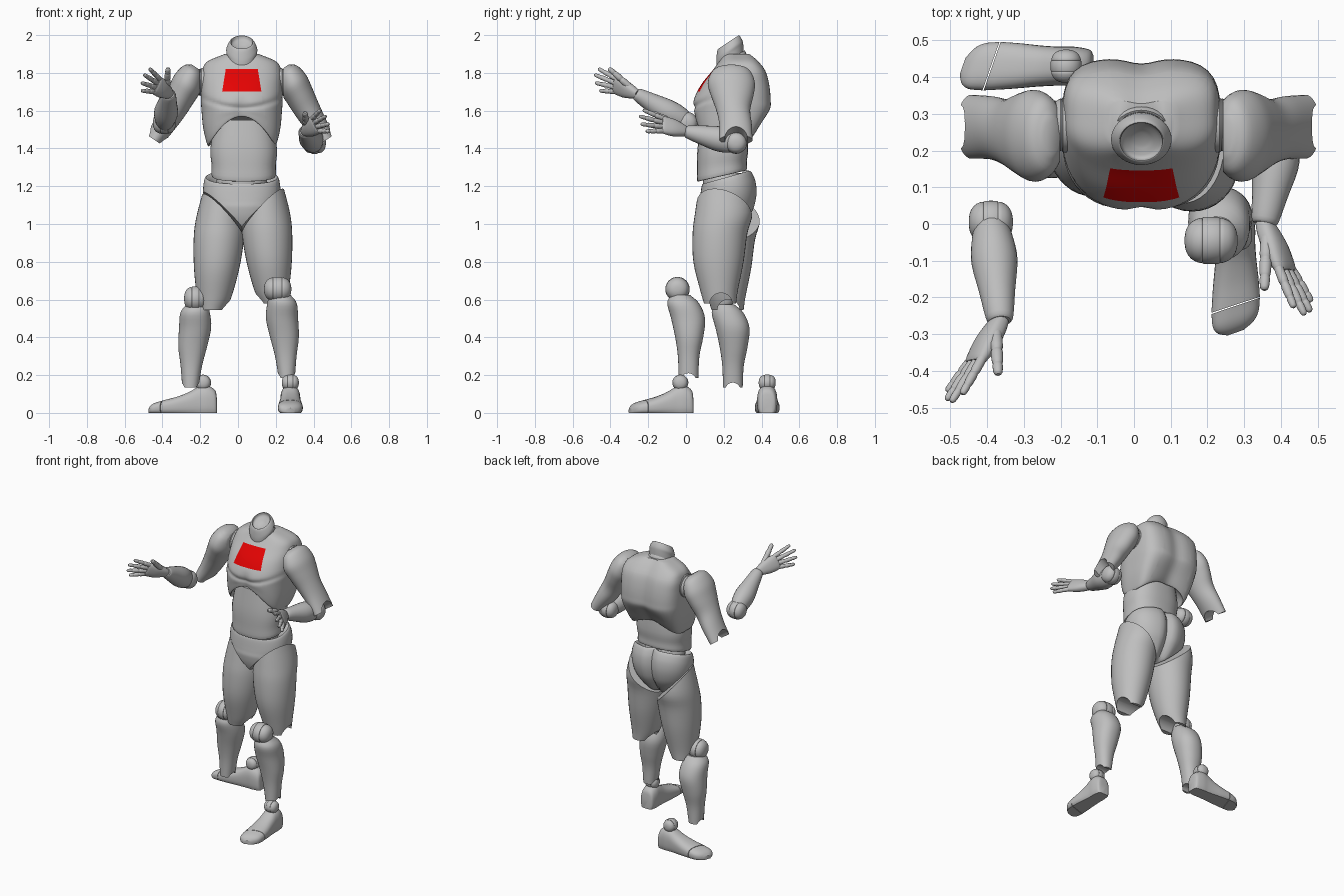
import bpy, bmesh
from math import cos, sin, pi, exp, radians
from mathutils import Vector

if "Cube" in bpy.data.objects:
    bpy.data.objects.remove(bpy.data.objects["Cube"])

X, Y, Z = Vector((1, 0, 0)), Vector((0, 1, 0)), Vector((0, 0, 1))
MID = 0.02
parts = []


def material(name, color):
    mat = bpy.data.materials.new(name)
    mat.use_nodes = True
    mat.diffuse_color = color
    mat.node_tree.nodes["Principled BSDF"].inputs["Base Color"].default_value = color
    return mat


GREY = material("body grey", (0.52, 0.52, 0.52, 1))
RED = material("chest red", (0.78, 0.001, 0.001, 1))


def spline(rings, steps):
    """Smoothly interpolate ring values (x, y, z, half width, half depth)."""
    pts = [Vector(r) for r in rings]
    for i in range(len(pts) - 1):
        p, q = pts[i], pts[i + 1]
        m = (q - pts[i - 1]) / 2 if i else q - p
        k = (pts[i + 2] - p) / 2 if i + 2 < len(pts) else q - p
        for j in range(steps):
            t = j / steps
            yield (p * (1 + 2 * t) + m * t) * (1 - t) ** 2 + (q * (3 - 2 * t) + k * (t - 1)) * t * t
    yield pts[-1]


def loft(name, rings, u=X, v=Y, power=(2, 2), n=36, steps=4, shape=None):
    """Skin the rings; power sets squareness of the -v and +v halves."""
    bm = bmesh.new()
    loops = []
    for r in spline(rings, steps):
        loop = []
        for i in range(n):
            c, s = cos(2 * pi * i / n), sin(2 * pi * i / n)
            e = power[s > 0]
            k = (abs(c) ** e + abs(s) ** e) ** (-1 / e)
            p = Vector(r[:3]) + u * (r[3] * c * k) + v * (r[4] * s * k)
            if shape:
                shape(p)
            loop.append(bm.verts.new(p))
        loops.append(loop)
    for a, b in zip(loops, loops[1:]):
        for i in range(n):
            j = (i + 1) % n
            bm.faces.new((a[i], a[j], b[j], b[i]))
    bm.faces.new(loops[0])
    bm.faces.new(loops[-1])
    bmesh.ops.recalc_face_normals(bm, faces=bm.faces)
    mesh = bpy.data.meshes.new(name)
    bm.to_mesh(mesh)
    bm.free()
    mesh.materials.append(GREY)
    obj = bpy.data.objects.new(name, mesh)
    bpy.context.collection.objects.link(obj)
    parts.append(obj)
    return obj


def placed(rings, side, origin):
    """Mirror local rings to one side and move them to an origin."""
    ox, oy, oz = origin
    return [(ox + side * x, oy + y, oz + z, a, b) for x, y, z, a, b in rings]


def trim(obj, co, no):
    bm = bmesh.new()
    bm.from_mesh(obj.data)
    cut = bmesh.ops.bisect_plane(bm, geom=bm.verts[:] + bm.edges[:] + bm.faces[:],
                                 plane_co=co, plane_no=no, clear_outer=True)
    edges = [e for e in cut["geom_cut"] if isinstance(e, bmesh.types.BMEdge)]
    bmesh.ops.holes_fill(bm, edges=edges)
    bm.to_mesh(obj.data)
    bm.free()


def notch(obj, centre, axis, radius):
    """Cut a round hinge recess through a limb."""
    bpy.ops.mesh.primitive_cylinder_add(radius=radius, depth=0.5, vertices=40, location=centre,
                                        rotation=Vector(axis).to_track_quat("Z", "Y").to_euler())
    cutter = bpy.context.object
    cutter.hide_render = True
    mod = obj.modifiers.new("notch", "BOOLEAN")
    mod.operation, mod.object, mod.solver = "DIFFERENCE", cutter, "EXACT"
    bpy.context.view_layer.objects.active = obj
    bpy.ops.object.modifier_apply(modifier=mod.name)
    bpy.data.objects.remove(cutter)


def hinge(name, centre, axis, width, radius):
    """Ball-like hinge with rounded sides and two grooves."""
    axis = Vector(axis).normalized()
    u = axis.cross(Z).normalized()
    half = [(.27, 1), (.33, .93), (.4, .96), (.65, .86), (.85, .66), (.96, .4), (1, .15)]
    profile = [(-t, r) for t, r in reversed(half)] + half
    rings = [(*(Vector(centre) + axis * (t * width)), r * radius, r * radius) for t, r in profile]
    loft(name, rings, u, axis.cross(u), steps=2)


def limb(name, start, end, profile, width_axis=Z, power=(2, 2), n=24):
    """Loft between two points; profile holds (position, width, thickness)."""
    start, end = Vector(start), Vector(end)
    d = (end - start).normalized()
    w = (width_axis - d * width_axis.dot(d)).normalized()
    loft(name, [(*start.lerp(end, t), a, b) for t, a, b in profile], w, d.cross(w), power, n, 3)


# Chest shell with arched hem, curved chest crease and a furrowed back
def chest_shape(p):
    x = p.x - MID
    front = p.y < .24
    hem = max(0, (1.62 - p.z) / .21)
    p.z += hem * max(0, 1 - (x / .18) ** 2) * (.16 if front else .07)
    if front:
        furrow = max(0, min(1, (1.69 - p.z) / .05))
        p.y += .012 * furrow * exp(-(x / .03) ** 2)
        p.y += .01 * exp(-((p.z - 1.615 - 1.2 * x * x) / .015) ** 2)
    else:
        p.y -= .014 * exp(-(x / .05) ** 2)


chest = loft("chest", [
    (MID, .2, 1.47, .12, .1), (MID, .2, 1.43, .16, .135), (MID, .2, 1.41, .178, .15),
    (MID, .22, 1.5, .203, .177), (MID, .24, 1.6, .213, .205), (MID, .245, 1.66, .216, .205),
    (MID, .262, 1.74, .215, .18), (MID, .28, 1.81, .21, .142), (MID, .28, 1.86, .182, .105),
    (MID, .27, 1.9, .09, .072)], power=(2.5, 4), n=64, steps=6, shape=chest_shape)

# Red chest panel, cut into the shell
bm = bmesh.new()
bm.from_mesh(chest.data)
for co, no in (((MID, 0, 1.702), Z), ((MID, 0, 1.82), Z),
               ((MID + .104, 0, 1.7), X + Z * .16), ((MID - .104, 0, 1.7), X - Z * .16)):
    bmesh.ops.bisect_plane(bm, geom=bm.verts[:] + bm.edges[:] + bm.faces[:], plane_co=co, plane_no=no)
chest.data.materials.append(RED)
for f in bm.faces:
    c = f.calc_center_median()
    if c.y < .24 and 1.702 < c.z < 1.82 and abs(c.x - MID) < .104 - .16 * (c.z - 1.7):
        f.material_index = 1
bm.to_mesh(chest.data)
bm.free()

# Neck stump leaning forward, hollow on top
tilt = Vector((0, .83, .55))
loft("neck_collar", [(MID, .236, 1.81, .085, .1), (MID, .233, 1.845, .094, .104),
                     (MID, .232, 1.868, .084, .094)], X, tilt)
loft("neck", [(MID, .235, 1.86, .078, .085), (MID, .232, 1.9, .08, .086), (MID, .23, 1.925, .082, .083),
              (MID, .225, 1.955, .068, .072), (MID, .224, 1.962, .058, .062),
              (MID, .228, 1.945, .052, .056), (MID, .232, 1.93, .02, .02)], X, tilt)


# Abdomen with a rising back hem, and the waist joint
def abdomen_shape(p):
    p.z += max(0, (1.4 - p.z) / .16) * (p.y - .1) * .22


loft("abdomen", [(.03, .19, 1.25, .13, .1), (.03, .19, 1.235, .168, .13), (.03, .19, 1.3, .17, .132),
                 (.03, .195, 1.4, .176, .134), (.03, .2, 1.55, .15, .12)],
     power=(2.5, 2.5), shape=abdomen_shape)
loft("waist_joint", [(MID, .2, 1.15, .12, .1), (MID, .2, 1.22, .135, .11), (MID, .2, 1.27, .12, .1)])


# Pelvis, trimmed along both hip lines
def pelvis_shape(p):
    p.z += max(0, min(1, (p.z - 1.08) / .1)) * (p.y - .2) * .28
    if p.y > .25:
        p.y -= .03 * exp(-((p.x - MID) / .025) ** 2)


pelvis = loft("pelvis", [
    (MID, .195, .955, .05, .06), (MID, .197, .975, .1, .095), (MID, .205, 1.03, .155, .128),
    (MID, .216, 1.09, .188, .149), (MID, .224, 1.14, .202, .153), (MID, .222, 1.19, .204, .146),
    (MID, .215, 1.24, .193, .13), (MID, .21, 1.235, .17, .115), (MID, .21, 1.2, .13, .09)],
    power=(2.3, 2.3), n=48, shape=pelvis_shape)

# Limbs that repeat on both sides
for name, s, thigh_shift, knee, knee_width, shin_shift in (
        ("left", 1, (0, 0, 0), (.21, -.045, .655), .072, .003),
        ("right", -1, (.012, .04, -.035), (-.225, .19, .605), .06, .018)):
    # Upper arm with flat shoulder face and forked elbow end
    arm = loft(name + "_upper_arm", placed([
        (.235, .24, 1.83, .05, .025), (.25, .24, 1.806, .1, .06), (.28, .24, 1.745, .125, .082),
        (.315, .245, 1.68, .112, .078), (.355, .25, 1.605, .09, .07), (.4, .262, 1.53, .086, .06),
        (.455, .265, 1.445, .087, .048)], s, (.012, 0, 0)), Y, Vector((s * .83, 0, .55)))
    trim(arm, (MID + s * .222, 0, 0), (-s, 0, 0))
    notch(arm, (.012 + s * .46, .265, 1.435), (s * .83, 0, .55), .06)
    hinge(name + "_shoulder_joint", (MID + s * .2, .27, 1.75), X, .05, .075)

    # Thigh, trimmed along the hip line and notched at the knee
    dx, dy, dz = thigh_shift
    thigh = loft(name + "_thigh", placed([
        (.17, .18, .58, .07, .085), (.158, .175, .65, .092, .1), (.145, .172, .8, .12, .133),
        (.134, .18, .95, .133, .145), (.127, .2, 1.06, .128, .152), (.12, .2, 1.2, .1, .13),
        (.12, .2, 1.3, .08, .11)], s, (MID + dx, dy, dz)))
    hip_line = Vector((-s * 1.05, .32, 1))
    trim(thigh, (MID, .2, .945), hip_line)
    trim(pelvis, (MID, .2, .953), -hip_line)
    notch(thigh, (MID + s * .17, .185 + dy, .575 + dz), X, .06)

    # Knee and shin
    hinge(name + "_knee", knee, X, knee_width, .064)
    kx, ky, kz = knee
    shin = loft(name + "_shin", placed([
        (.01, .015, -.03, .055, .05), (.02, .03, -.075, .078, .084), (.02, .056, -.155, .085, .09),
        (.033, .062, -.255, .076, .074), (.04, .059, -.355, .057, .057), (.045, .058, -.47, .043, .052)],
        s, (kx + shin_shift, ky, kz)), power=(2.2, 2.2))
    notch(shin, (kx, ky + .058, kz - .485), X, .04)


# Feet: body and separate slanted toe cap, flat underneath
def foot(name, x, y, forward, side, size):
    across = forward.cross(Z)
    ankle = Vector((x, y, 0))

    def flatten_and_slant(p):
        p.z = max(0, p.z)
        offset = p - ankle
        ramp = max(0, min(1, offset.dot(forward) / .2))
        p -= forward * (ramp * .35 * side * offset.dot(across))

    for part, profile in (
            ("foot", [(-.07, .03, .07), (-.06, .045, .12), (-.02, .053, .145), (.02, .053, .14),
                      (.07, .056, .11), (.13, .062, .085), (.19, .066, .068)]),
            ("toe_cap", [(.193, .066, .067), (.23, .062, .055), (.252, .048, .042), (.266, .022, .025)])):
        loft(name + part, [(*(ankle + forward * (t * size) + Z * (h * .4)), a, h * .6)
                           for t, a, h in profile], across, Z, (2.6, 2.6), shape=flatten_and_slant)
    hinge(name + "ankle", (x, y, .16), across, .045, .042)


foot("left_", .277, -.03, -Y, -1, 1)
foot("right_", -.185, .43, -X, 1, 1.06)


# Forearms and hands; roll leans the hand's width axis sideways
def forearm_and_hand(name, elbow, wrist, knuckles, thumb_tip, roll):
    hinge(name + "elbow", elbow, X, .06, .058)
    limb(name + "forearm", elbow, wrist, [(0, .045, .04), (.06, .056, .048), (.2, .065, .058), (.4, .065, .063),
                                          (.7, .05, .049), (.95, .036, .038), (1, .028, .03)])
    wrist, knuckles = Vector(wrist), Vector(knuckles)
    d = (knuckles - wrist).normalized()
    up = Z + X * roll
    w = (up - d * up.dot(d)).normalized()
    limb(name + "palm", wrist - d * .01, knuckles, [(0, .022, .02), (.2, .034, .026), (.55, .048, .028),
                                                    (.9, .05, .02), (1, .044, .014)], up, (2.5, 2.5))
    digit = [(0, 1, 1), (.3, 1.05, 1.05), (.4, .85, .85), (.48, 1, 1), (.68, .9, .9),
             (.74, .75, .75), (.8, .85, .85), (.95, .7, .7), (1, .3, .3)]
    profile = [(t, a * .013, b * .013) for t, a, b in digit]
    for i, finger in enumerate(("index", "middle", "ring", "little")):
        base = knuckles + w * (.037 - .0245 * i) - d * .01
        length = (.125, .145, .135, .105)[i]
        limb(name + finger + "_finger", base, base + (d + w * (.13 - .15 * i)).normalized() * length, profile, n=14)
    limb(name + "thumb", wrist + d * .045 + w * .025, thumb_tip,
         [(t, a * 1.3, b * 1.3) for t, a, b in profile], n=14)


forearm_and_hand("left_", (.405, .265, 1.43), (.355, 0, 1.49), (.415, -.13, 1.528), (.355, -.18, 1.59), -.5)
forearm_and_hand("right_", (-.39, .005, 1.535), (-.365, -.265, 1.69), (-.435, -.378, 1.737), (-.37, -.41, 1.825), .4)

# Smooth shading with sharp edges kept
bpy.ops.object.select_all(action="DESELECT")
for part in parts:
    part.select_set(True)
bpy.context.view_layer.objects.active = parts[0]
bpy.ops.object.shade_smooth_by_angle(angle=radians(35))
